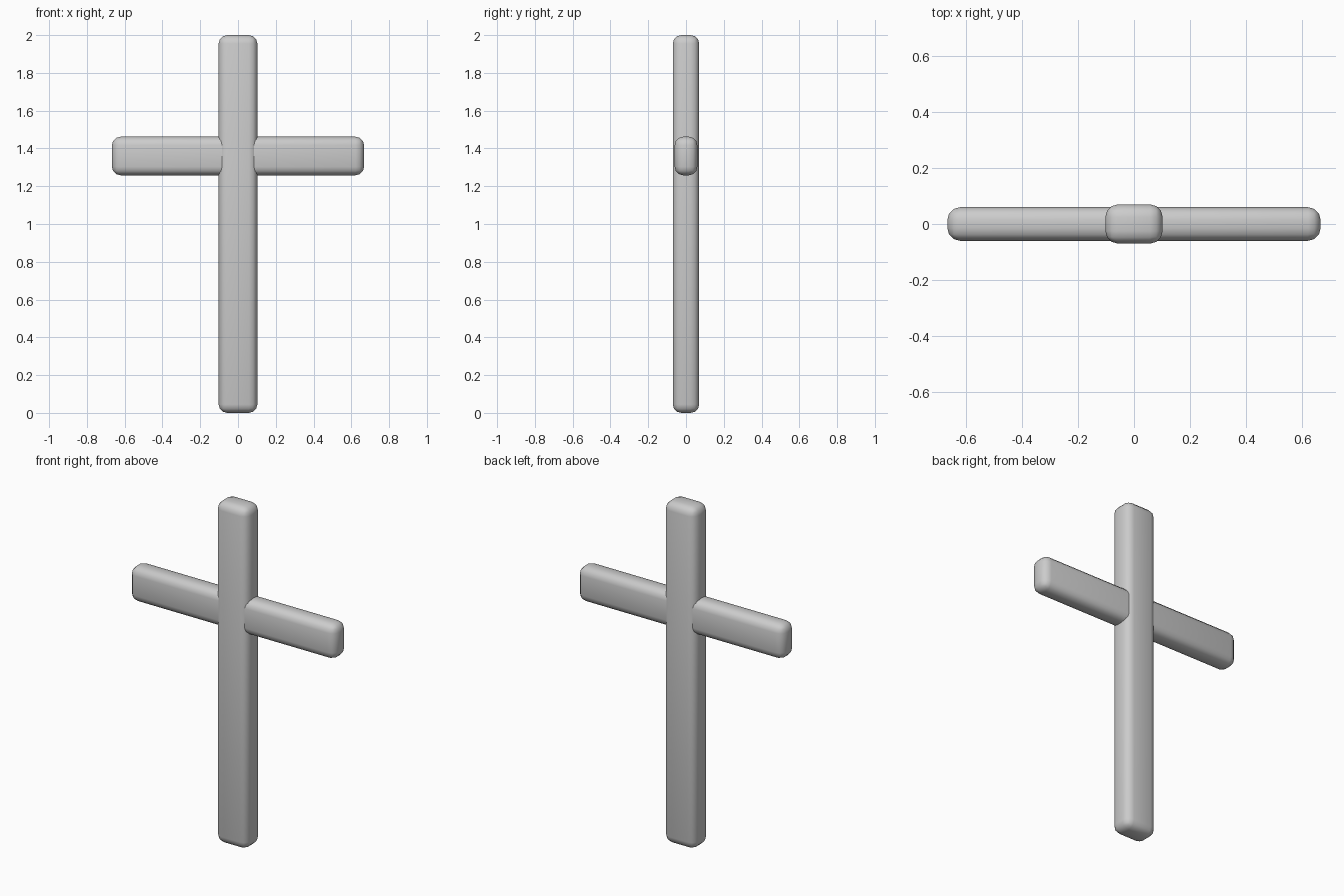
import bpy

if "Cube" in bpy.data.objects:
    bpy.data.objects.remove(bpy.data.objects["Cube"])


def rounded_beam(name, size, centre, radius):
    bpy.ops.mesh.primitive_cube_add(size=1, location=centre)
    ob = bpy.context.object
    ob.name = name
    ob.scale = size
    bpy.ops.object.transform_apply(location=False, rotation=False, scale=True)
    bev = ob.modifiers.new("rounded_edges", 'BEVEL')
    bev.width = radius
    bev.segments = 3
    bpy.ops.object.modifier_apply(modifier=bev.name)
    bpy.ops.object.shade_smooth_by_angle(angle=0.7)
    return ob


# Upright post
rounded_beam("upright_post", (0.205, 0.14, 2.0), (0, 0, 1.0), 0.045)

# Crossbar, slightly thinner, passing through the post
rounded_beam("crossbar", (1.335, 0.12, 0.204), (0, 0, 1.36), 0.045)
